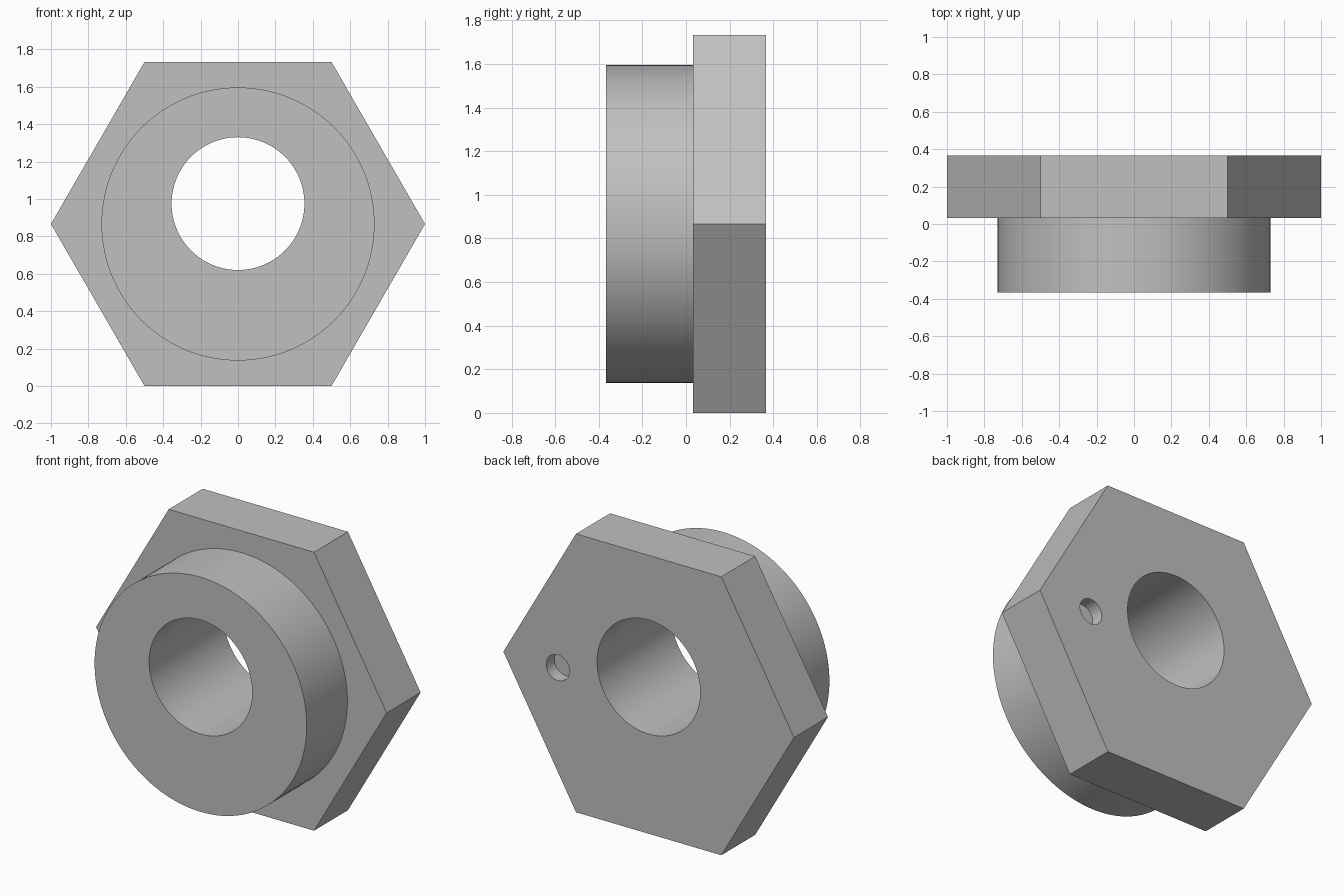
import bpy
import math

default_cube = bpy.data.objects.get("Cube")
if default_cube:
    bpy.data.objects.remove(default_cube, do_unlink=True)

steel = bpy.data.materials.new("plain_grey")
steel.use_nodes = True
grey = (0.53, 0.53, 0.53, 1)
steel.diffuse_color = grey
steel.node_tree.nodes["Principled BSDF"].inputs["Base Color"].default_value = grey

MID = math.sqrt(3) / 2   # height of the hexagon centre
BACK = 0.367             # half of the overall depth
STEP = 0.033             # plane where the boss meets the hexagon


def prism(name, sides, radius, y0, y1, x=0, z=MID, turn=0):
    """Prism or cylinder lying along y."""
    bpy.ops.mesh.primitive_cylinder_add(
        vertices=sides, radius=radius, depth=y1 - y0,
        location=(x, (y0 + y1) / 2, z), rotation=(math.pi / 2, turn, 0))
    obj = bpy.context.object
    obj.name = name
    bpy.ops.object.transform_apply(location=True, rotation=True, scale=True)
    obj.data.materials.append(steel)
    return obj


def combine(target, tool, operation):
    """Apply a boolean and remove the tool."""
    mod = target.modifiers.new(operation.lower(), 'BOOLEAN')
    mod.operation = operation
    mod.solver = 'EXACT'
    mod.object = tool
    bpy.context.view_layer.objects.active = target
    bpy.ops.object.modifier_apply(modifier=mod.name)
    bpy.data.objects.remove(tool, do_unlink=True)


# Hexagonal flange with corners to the left and right
body = prism("hex_bushing", 6, 1, STEP, BACK, turn=math.pi / 6)

# Round boss on the front
combine(body, prism("boss", 128, 0.73, -BACK, STEP + 0.1), 'UNION')

# Off-centre bore through everything
combine(body, prism("bore_cutter", 96, 0.355, -1, 1, z=0.975), 'DIFFERENCE')

# Shallow blind pin hole in the back
combine(body, prism("pin_hole_cutter", 48, 0.08, BACK - 0.08, 1, x=0.625), 'DIFFERENCE')

bpy.ops.object.select_all(action='DESELECT')
body.select_set(True)
bpy.context.view_layer.objects.active = body
bpy.ops.object.shade_smooth_by_angle(angle=math.radians(30))
